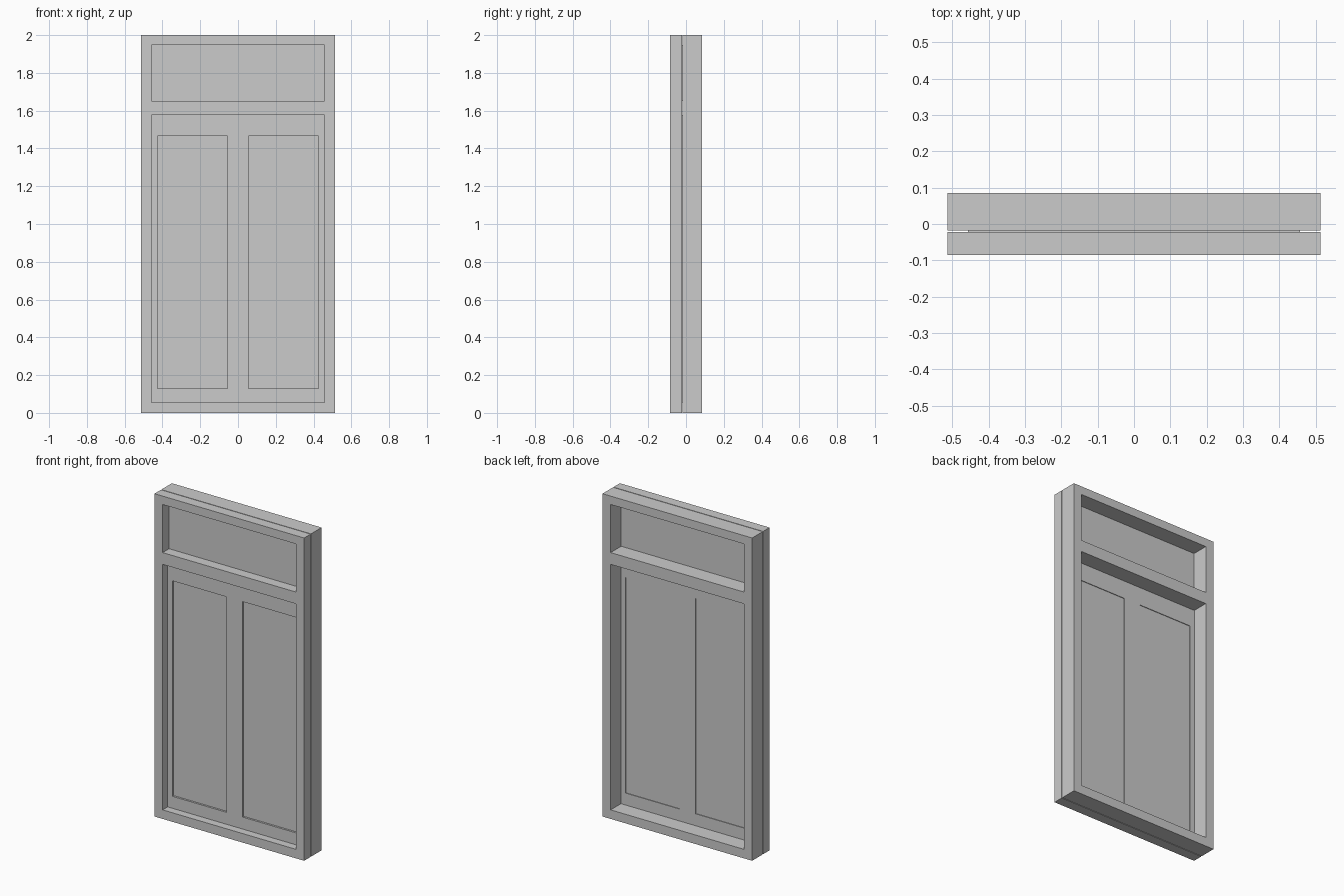
import bpy

if "Cube" in bpy.data.objects:
    bpy.data.objects.remove(bpy.data.objects["Cube"])


def box(name, x, y, z):
    """Box from (min, max) ranges on each axis."""
    bpy.ops.mesh.primitive_cube_add(size=1, location=[(r[0] + r[1]) / 2 for r in (x, y, z)])
    ob = bpy.context.object
    ob.name = name
    ob.scale = [r[1] - r[0] for r in (x, y, z)]
    bpy.ops.object.transform_apply(location=False, rotation=False, scale=True)
    return ob


def pierced(name, x, y, z, holes):
    """Slab facing -y with rectangular through holes (x range, z range)."""
    ob = box(name, x, y, z)
    for i, (hx, hz) in enumerate(holes):
        cutter = box(f"{name}_cutter_{i}", hx, (y[0] - 0.1, y[1] + 0.1), hz)
        mod = ob.modifiers.new("opening", 'BOOLEAN')
        mod.operation = 'DIFFERENCE'
        mod.solver = 'EXACT'
        mod.object = cutter
        bpy.context.view_layer.objects.active = ob
        bpy.ops.object.modifier_apply(modifier=mod.name)
        bpy.data.objects.remove(cutter)
    return ob


W, IN = 0.513, 0.457
openings = [((-IN, IN), (0.056, 1.577)), ((-IN, IN), (1.65, 1.948))]
panes = [((-0.425, -0.055), (0.13, 1.465)), ((0.055, 0.425), (0.13, 1.465))]

# Outer frame in two layers, parted by a hairline seam at the glazing line
pierced("front_frame", (-W, W), (-0.085, -0.022), (0, 2), openings)
pierced("back_frame", (-W, W), (-0.018, 0.085), (0, 2), openings)

# Transom window sheet held between the layers
box("transom_glass", (-IN, IN), (-0.022, -0.018), (1.65, 1.948))

# Lower sash with two tall panes
pierced("sash", (-IN, IN), (-0.036, -0.016), (0.056, 1.577), panes)
for side, (px, pz) in zip(("left", "right"), panes):
    box(f"{side}_pane", px, (-0.024, -0.020), pz)
